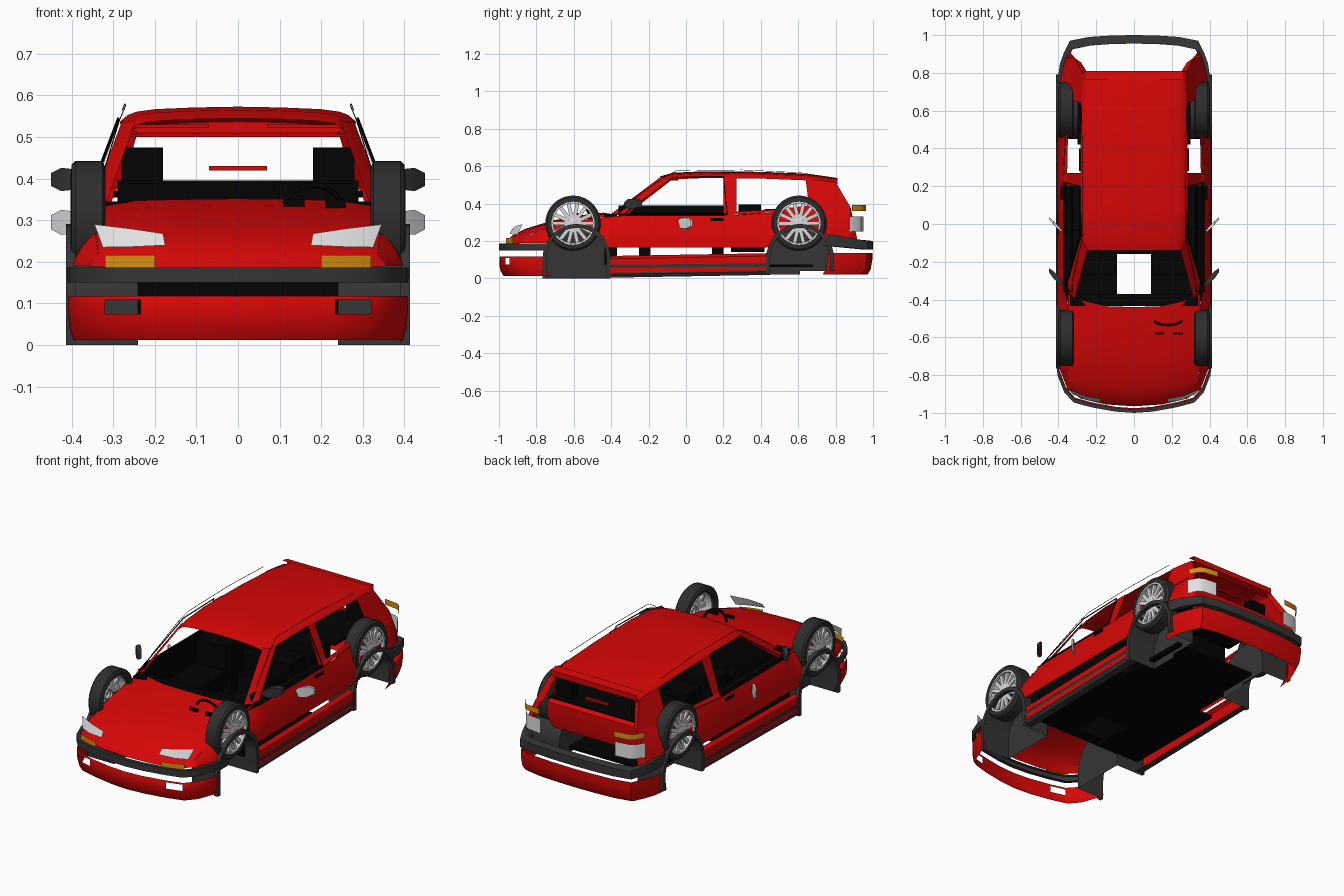
import bpy, bmesh, math
from mathutils import Matrix

if "Cube" in bpy.data.objects:
    bpy.data.objects.remove(bpy.data.objects["Cube"])


def material(name, rgb):
    m = bpy.data.materials.new(name)
    m.diffuse_color = (*rgb, 1)
    m.use_nodes = True
    m.node_tree.nodes["Principled BSDF"].inputs["Base Color"].default_value = m.diffuse_color
    return m


RED = material("red paint", (0.68, 0.002, 0.002))
GREY = material("dark grey plastic", (0.036, 0.036, 0.036))
TYRE = material("tyre rubber", (0.027, 0.027, 0.027))
BLACK = material("black interior", (0.001, 0.001, 0.001))
WHITE = material("lamp white", (0.75, 0.75, 0.75))
ORANGE = material("orange lens", (0.7, 0.27, 0.005))
SILVER = material("silver rim", (0.7, 0.7, 0.7))


def finish(name, bm, mat, mirror=True):
    bmesh.ops.remove_doubles(bm, verts=bm.verts, dist=1e-5)
    bmesh.ops.dissolve_degenerate(bm, edges=bm.edges, dist=1e-5)
    bmesh.ops.recalc_face_normals(bm, faces=bm.faces)
    me = bpy.data.meshes.new(name)
    bm.to_mesh(me)
    bm.free()
    me.materials.append(mat)
    me.shade_smooth()
    me.set_sharp_from_angle(angle=math.radians(35))
    ob = bpy.data.objects.new(name, me)
    bpy.context.collection.objects.link(ob)
    if mirror:
        ob.modifiers.new("Mirror", 'MIRROR')
    return ob


def grid(name, rows, mat, skip=None, mirror=True):
    """Skin a sheet through rows of points."""
    bm = bmesh.new()
    vs = [[bm.verts.new(p) for p in r] for r in rows]
    for i in range(len(rows) - 1):
        for j in range(len(rows[0]) - 1):
            if not (skip and skip(i, j)):
                bm.faces.new((vs[i][j], vs[i][j + 1], vs[i + 1][j + 1], vs[i + 1][j]))
    return finish(name, bm, mat, mirror)


def box(name, x0, x1, y0, y1, z0, z1, mat, mirror=True):
    bm = bmesh.new()
    mtx = Matrix.Translation(((x0 + x1) / 2, (y0 + y1) / 2, (z0 + z1) / 2)) @ \
        Matrix.Diagonal((x1 - x0, y1 - y0, z1 - z0, 1))
    bmesh.ops.create_cube(bm, size=1, matrix=mtx)
    return finish(name, bm, mat, mirror)


def lathe(name, profile, cy, cz, mat, n=40):
    rows = [[(x, cy + r * math.cos(a), cz + r * math.sin(a))
             for a in [2 * math.pi * k / n for k in range(n + 1)]] for x, r in profile]
    return grid(name, rows, mat)


def interp(table, t):
    for (a, u), (b, v) in zip(table, table[1:]):
        if t <= b:
            return u + (v - u) * max(0, (t - a) / (b - a))
    return table[-1][1]


def wire(name, pts, r, mat, mirror=True):
    cu = bpy.data.curves.new(name, 'CURVE')
    cu.dimensions = '3D'
    cu.bevel_depth, cu.bevel_resolution = r, 1
    sp = cu.splines.new('POLY')
    sp.points.add(len(pts) - 1)
    for p, q in zip(sp.points, pts):
        p.co = (*q, 1)
    cu.materials.append(mat)
    ob = bpy.data.objects.new(name, cu)
    bpy.context.collection.objects.link(ob)
    if mirror:
        ob.modifiers.new("Mirror", 'MIRROR')


ARCHES = (-0.585, 0.61)
ARCH_Z, ARCH_R = 0.11, 0.18

# Body sides: lower edge follows the wheel arches
X_LOW = [(-.87, .36), (-.76, .40), (-.5, .408), (.5, .405), (.76, .40), (.88, .365)]
X_BELT = [(-.87, .335), (-.75, .343), (-.42, .35), (-.33, .372), (.22, .375), (.5, .362), (.88, .315)]
Z_BELT = [(-.87, .215), (-.75, .27), (-.6, .303), (-.37, .335), (.25, .338), (.88, .38)]


def low_edge(y):
    z = .165 if abs(y) < .6 else .19
    for c in ARCHES:
        if abs(y - c) < ARCH_R:
            z = max(z, ARCH_Z + math.sqrt(ARCH_R ** 2 - (y - c) ** 2) - .008)
    return z


def side_row(y):
    lo, hi = low_edge(y), interp(Z_BELT, y)
    row = []
    for k in range(6):
        z = lo + (hi - lo) * k / 5
        t = max(0, (z - .165) / (hi - .165))
        row.append((interp(X_LOW, y) + (interp(X_BELT, y) - interp(X_LOW, y)) * t ** 2, y, z))
    return row


grid("body_side", [side_row(-.87 + 1.75 * i / 100) for i in range(101)], RED)
grid("rear_corner", [[(.365, .88, .19), (.345, .92, .19)], [(.36, .88, .28), (.33, .90, .28)],
                     [(.315, .88, .38), (.29, .85, .38)]], RED)

# Bonnet
grid("bonnet", [
    [(0, -.965, .185), (.15, -.955, .185), (.28, -.925, .185), (.36, -.87, .19)],
    [(0, -.935, .225), (.15, -.925, .225), (.26, -.90, .225), (.335, -.865, .218)],
    [(0, -.86, .265), (.15, -.855, .264), (.26, -.84, .26), (.338, -.82, .24)],
    [(0, -.72, .308), (.15, -.72, .306), (.26, -.72, .30), (.344, -.72, .278)],
    [(0, -.58, .336), (.15, -.58, .334), (.26, -.57, .328), (.347, -.55, .312)],
    [(0, -.44, .352), (.15, -.435, .350), (.26, -.41, .347), (.35, -.37, .337)]], RED)

# Roof, spoiler and pillars
ROOF = [(-.14, .545, .25), (-.07, .565, .258), (.1, .573, .265), (.4, .57, .265),
        (.65, .56, .262), (.81, .537, .256)]
ACROSS = [(0, 0), (.4, .002), (.75, .006), (.92, .012), (1, .02), (1.07, .036)]
grid("roof", [[(w * f, y, z - d) for f, d in ACROSS] for y, z, w in ROOF], RED)
grid("spoiler", [[(x, y, z) for x in (0, .15, .265)]
                 for y, z in ((.765, .548), (.81, .54), (.81, .51), (.775, .50))], RED)
grid("front_pillar", [[(.315, -.40, .345), (.245, -.135, .543)], [(.345, -.365, .34), (.27, -.10, .535)],
                      [(.355, -.32, .337), (.278, -.06, .54)]], RED)
grid("middle_pillar", [[(.358, .20, .34), (.283, .20, .54)], [(.358, .235, .343), (.283, .235, .54)],
                       [(.358, .27, .345), (.283, .27, .54)]], RED)
grid("rear_pillar", [[(.345, .66, .365), (.28, .64, .53)], [(.33, .78, .373), (.275, .72, .525)],
                     [(.315, .88, .38), (.272, .80, .515)], [(.28, .855, .38), (.24, .79, .515)]], RED)
grid("quarter_sill", [[(.374, .22, .338), (.362, .45, .353), (.345, .66, .365)],
                      [(.355, .22, .355), (.35, .45, .367), (.335, .66, .39)]], RED)

# Tailgate below the open rear window
grid("tailgate", [[(x, y, z) for x in (0, .15, w)]
                  for y, z, w in ((.795, .22, .26), (.81, .28, .285), (.81, .36, .285), (.79, .375, .28))], RED)
box("high_brake_light", -.07, .07, .77, .785, .42, .43, RED, False)
box("sun_visor", .07, .25, -.10, -.04, .523, .53, RED)

# Bumpers: outlines in plan, centre to side
FRONT = [(0, -1), (.1, -.993), (.2, -.975), (.235, -.968), (.32, -.945), (.37, -.89), (.405, -.80), (.41, -.75)]
REAR = [(0, 1), (.12, .998), (.24, .99), (.34, .97), (.37, .91), (.392, .85), (.405, .76)]


def ring(outline, z, inset=0, rise=0):
    """Outline at height z, drawn inward by inset, rising towards the wheel arch."""
    return [(x * (1 - inset), y - math.copysign(inset, y), z + rise * max(0, 1 - (abs(y) - .76) / .21))
            for x, y in outline]


grid("front_bumper_strip", [ring(FRONT, .15, .02), ring(FRONT, .15), ring(FRONT, .187), ring(FRONT, .187, .02)], GREY)
grid("front_bumper", [ring(FRONT, .012, .025), ring(FRONT, .04, .008), ring(FRONT, .075, .002),
                      ring(FRONT, .11, .002), ring(FRONT, .118, .006)], RED,
     skip=lambda i, j: i == 2 and j == 3)
grid("rear_bumper_strip", [ring(REAR, .155, .03, .02), ring(REAR, .155, 0, .02), ring(REAR, .20, 0, .038),
                           ring(REAR, .205, .045, .038)], GREY)
grid("rear_bumper", [ring(REAR, .02, .03), ring(REAR, .05, .012), ring(REAR, .10, .004), ring(REAR, .137, .004)], RED)


# Wheel wells with flared arches
def arch_path(x, r, c):
    arc = [(c + r * math.cos(math.pi * k / 18), ARCH_Z + r * math.sin(math.pi * k / 18)) for k in range(19)]
    foot = 0 if c < 0 else .02
    return [(x, y, z) for y, z in [(c + r, foot * 2)] + arc + [(c - r, foot)]]


for tag, c in zip(("front", "rear"), ARCHES):
    grid(tag + "_wheel_well", [arch_path(x, r, c) for x, r in
                               ((.39, .181), (.413, .181), (.413, .16), (.24, .16), (.24, 0))], GREY)

# Wheels: tyre, rim, hub and spokes
for tag, cy in (("front", -.604), ("rear", .604)):
    cz = .295
    lathe(tag + "_tyre", [(.345, .113), (.325, .115), (.318, .13), (.326, .148), (.39, .148),
                          (.40, .138), (.402, .116), (.39, .113)], cy, cz, TYRE)
    lathe(tag + "_rim", [(.345, .113), (.395, .113), (.40, .116), (.40, .106), (.385, .106)], cy, cz, SILVER)
    lathe(tag + "_hub", [(.37, .03), (.392, .028), (.396, .015), (.396, 0)], cy, cz, SILVER, 20)
    bm = bmesh.new()
    for k in range(14):
        m = Matrix.Translation((.385, cy, cz)) @ Matrix.Rotation(2 * math.pi * k / 14, 4, 'X') @ \
            Matrix.Translation((0, .065, 0)) @ Matrix.Diagonal((.012, .09, .02, 1))
        bmesh.ops.create_cube(bm, size=1, matrix=m)
    finish(tag + "_spokes", bm, SILVER)

# Sills with trim
SILL_Y = (-.41, .45)
grid("sill", [[(x, y, z + (.015 if y > 0 else 0)) for y in SILL_Y]
              for x, z in ((.385, .12), (.405, .105), (.407, .03))], RED)
grid("sill_trim", [[(.411, y, z + (.008 if y > 0 else 0)) for y in SILL_Y] for z in (.055, .073)], GREY)
grid("sill_skirt", [[(x, y, z + (.015 if y > 0 else 0)) for y in SILL_Y]
                    for x, z in ((.408, .03), (.412, .022), (.40, .004), (.36, .004))], GREY)

# Lamps
grid("headlight", [[(.175, -.945, .24), (.26, -.93, .236), (.325, -.90, .235)],
                   [(.18, -.925, .268), (.26, -.91, .28), (.345, -.875, .29)]], WHITE)
grid("front_indicator", [[(.20, -.962, z), (.26, -.948, z), (.32, -.925, z)] for z in (.186, .216)], ORANGE)
TAIL = [(.23, .95), (.31, .94), (.335, .925), (.365, .875)]
grid("reversing_lamp", [[(x, y, z) for x, y in TAIL] for z in (.25, .33)], WHITE)
grid("rear_indicator", [[(x, y + .012, z) for x, y in TAIL] for z in (.36, .392)], ORANGE)

# Mirrors and door fittings
for name, y, z, w, h, mat in (("door_mirror", -.275, .398, .02, .028, GREY),
                              ("mirror_glass", 0, .295, .01, .03, WHITE)):
    grid(name, [[(x, y + (x - .42) * 1.0 + dy * w * s, z + dz * h * s) for dy, dz in
                 ((-1, -1), (1, -1), (1, 1), (-1, 1), (-1, -1))]
                for x, s in ((.37, .3), (.40, .9), (.425, 1), (.45, .55), (.45, 0))], mat)
box("door_handle", .36, .388, .13, .20, .308, .322, BLACK)
wire("window_trim", [(.325, -.30, .41), (.285, -.12, .54), (.27, -.05, .576), (.272, .3, .58), (.278, .62, .565)],
     .0013, BLACK)
wire("door_seal", [(.362, -.33, .345), (.287, -.07, .54), (.288, .2, .545), (.364, .22, .345), (.362, -.33, .345)],
     .003, BLACK)
grid("door_ledge", [[(x, y, z) for y in (-.36, .22)] for x, z in ((.373, .338), (.335, .352), (.325, .39), (.322, .17))],
     BLACK)

# Floor and dashboard
box("front_floor", .09, .37, -.41, -.16, .06, .075, BLACK)
box("middle_floor", -.37, .37, -.16, .2, .06, .075, BLACK, False)
box("rear_floor", -.27, .27, .2, .68, .06, .075, BLACK, False)
box("dashboard", -.34, .34, -.435, -.37, .075, .345, BLACK, False)
wire("steering_wheel", [(.18 + .075 * math.cos(a), -.505 - .03 * math.sin(a), .31 + .075 * math.sin(a))
                        for a in [math.pi * k / 10 for k in range(21)]], .007, BLACK, False)
for x in (.135, .235):
    box("dash_lever", x - .025, x + .025, -.585, -.575, .33, .35, BLACK, False)

# Seats
box("front_seat_base", .10, .29, -.27, .05, .165, .25, BLACK)
box("front_seat_back", .10, .29, .04, .19, .20, .39, BLACK)
for y in (-.25, .14):
    box("seat_rail", .14, .2, y, y + .06, .075, .17, BLACK)
box("rear_seat_base", -.28, .28, .24, .42, .14, .27, BLACK, False)
box("rear_seat_back", -.29, .29, .28, .40, .25, .395, BLACK, False)
box("rear_headrest", .18, .28, .69, .74, .36, .475, BLACK)
box("parcel_shelf", -.30, .30, .42, .77, .355, .37, BLACK, False)
